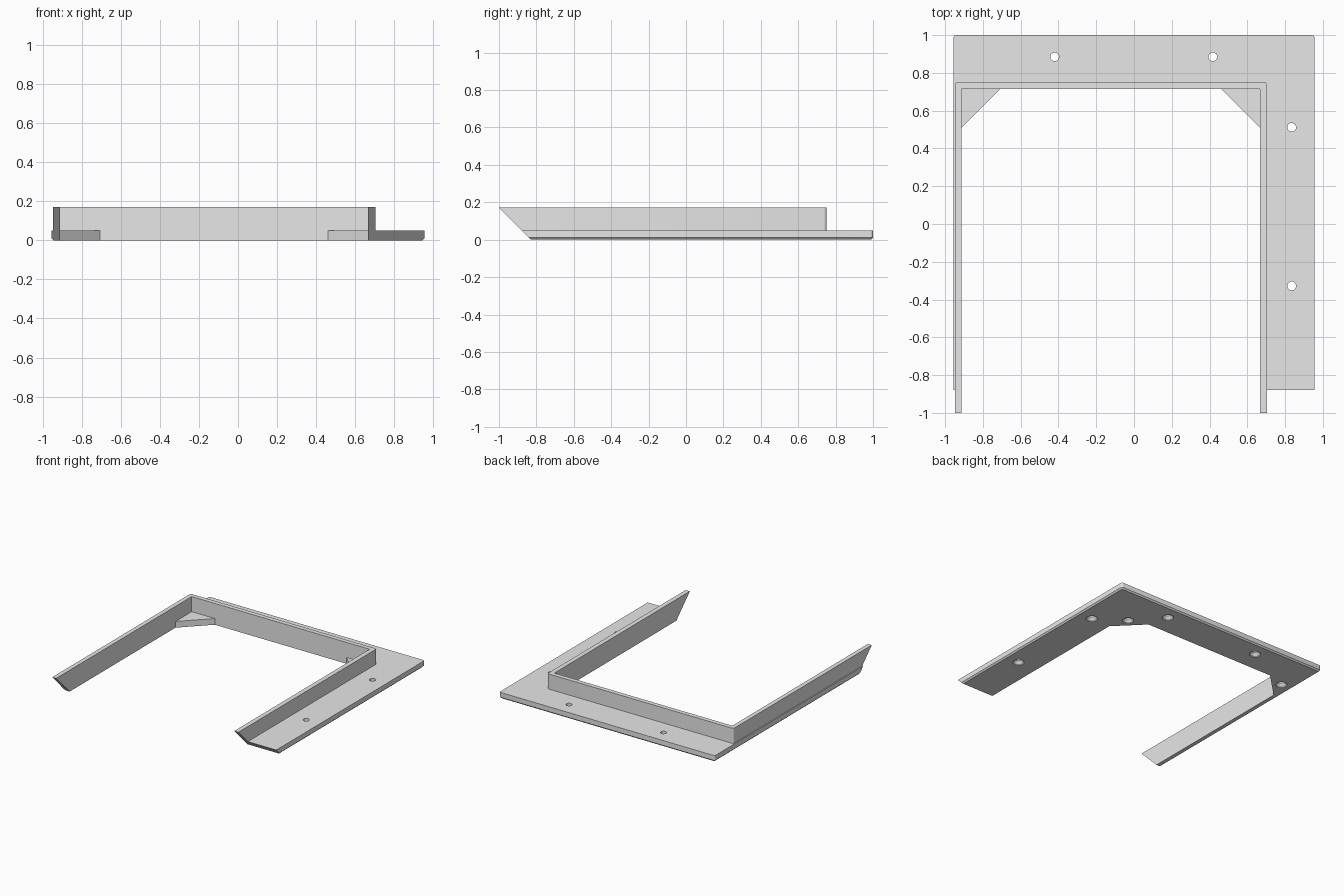
import bpy, bmesh, math

cube = bpy.data.objects.get("Cube")
if cube:
    bpy.data.objects.remove(cube, do_unlink=True)

grey = bpy.data.materials.new("plain_grey")
grey.use_nodes = True
grey.diffuse_color = (0.8, 0.8, 0.8, 1)
grey.node_tree.nodes["Principled BSDF"].inputs["Base Color"].default_value = (0.8, 0.8, 0.8, 1)

W = 0.955                      # half width of the flange
PLATE, TOP = 0.05, 0.171       # flange and wall heights
IN_L, IN_R, IN_Y = -0.912, 0.666, 0.716
GUSSET = 0.205


def front(z):
    """Front ends lean forward at 45 degrees."""
    return -0.829 - z


def make_object(name, bm):
    bmesh.ops.recalc_face_normals(bm, faces=bm.faces[:])
    mesh = bpy.data.meshes.new(name)
    bm.to_mesh(mesh)
    bm.free()
    mesh.materials.append(grey)
    ob = bpy.data.objects.new(name, mesh)
    bpy.context.collection.objects.link(ob)
    return ob


def u_prism(outline, z0, z1, corner, bottom=True):
    """Extrude a U outline (y None = slanted front end), rounding the back corners."""
    bm = bmesh.new()
    low, high = [[bm.verts.new((x, front(z) if y is None else y, z)) for x, y in outline]
                 for z in (z0, z1)]
    n = len(outline)
    for i in range(n):
        j = (i + 1) % n
        bm.faces.new((low[i], low[j], high[j], high[i]))
    bm.faces.new(high)
    base = bm.faces.new(low[::-1])
    bmesh.ops.recalc_face_normals(bm, faces=bm.faces[:])
    back = max(v.co.y for v in bm.verts)
    edges = [e for e in bm.edges
             if all(v.co.y > back - 1e-4 for v in e.verts)
             and abs(e.verts[0].co.z - e.verts[1].co.z) > 0.01]
    bmesh.ops.bevel(bm, geom=edges, offset=corner, segments=4, profile=0.5, affect='EDGES')
    if not bottom:
        faces = [f for f in bm.faces if all(v.co.z < z0 + 1e-4 for v in f.verts)]
        bmesh.ops.delete(bm, geom=faces, context='FACES_ONLY')
    return bm


# Flange with corner gussets
flange = u_prism([(-W, None), (-W, 1), (W, 1), (W, None), (IN_R, None),
                  (IN_R, IN_Y - GUSSET), (IN_R - GUSSET, IN_Y),
                  (IN_L + GUSSET, IN_Y), (IN_L, IN_Y - GUSSET), (IN_L, None)],
                 0, PLATE, 0.015)
# Chamfer along the outer bottom edge
rim = []
for e in flange.edges:
    mid = (e.verts[0].co + e.verts[1].co) / 2
    if all(v.co.z < 1e-4 for v in e.verts) and (abs(mid.x) > W - 0.016 or mid.y > 0.984):
        rim.append(e)
bmesh.ops.bevel(flange, geom=rim, offset=0.011, segments=1, affect='EDGES')
flange_ob = make_object("flange", flange)

# Upright wall
wall = u_prism([(-0.947, None), (-0.947, 0.752), (0.703, 0.752), (0.703, None),
                (IN_R, None), (IN_R, IN_Y), (IN_L, IN_Y), (IN_L, None)],
               PLATE, TOP, 0.016, bottom=False)
wall_ob = make_object("upright_wall", wall)


# Countersunk screw holes, and blind recesses under the gussets
def add_plug(bm, x, y, profile, sides=24):
    rings = [[bm.verts.new((x + r * math.cos(a * math.tau / sides),
                            y + r * math.sin(a * math.tau / sides), z))
              for a in range(sides)] for r, z in profile]
    for a, b in zip(rings, rings[1:]):
        for i in range(sides):
            j = (i + 1) % sides
            bm.faces.new((a[i], a[j], b[j], b[i]))
    bm.faces.new(rings[0][::-1])
    bm.faces.new(rings[-1])


plugs = bmesh.new()
for x, y in [(-0.42, 0.885), (0.417, 0.885), (0.835, 0.512), (0.835, -0.328)]:
    add_plug(plugs, x, y, [(0.042, -0.01), (0.042, 0.005), (0.023, 0.028), (0.023, 0.1)])
for x in (IN_L + 0.053, IN_R - 0.053):
    add_plug(plugs, x, IN_Y - 0.053, [(0.042, -0.01), (0.042, 0.005), (0.023, 0.028), (0.023, 0.042)])
cutter = make_object("hole_cutter", plugs)
cutter.hide_render = True

cut = flange_ob.modifiers.new("holes", 'BOOLEAN')
cut.operation = 'DIFFERENCE'
cut.solver = 'EXACT'
cut.object = cutter
bpy.context.view_layer.objects.active = flange_ob
bpy.ops.object.modifier_apply(modifier=cut.name)
bpy.data.objects.remove(cutter, do_unlink=True)

# Smooth the round corners and holes, keep hard edges
bpy.ops.object.select_all(action='DESELECT')
for ob in (flange_ob, wall_ob):
    ob.select_set(True)
bpy.ops.object.shade_smooth_by_angle(angle=math.radians(30))
